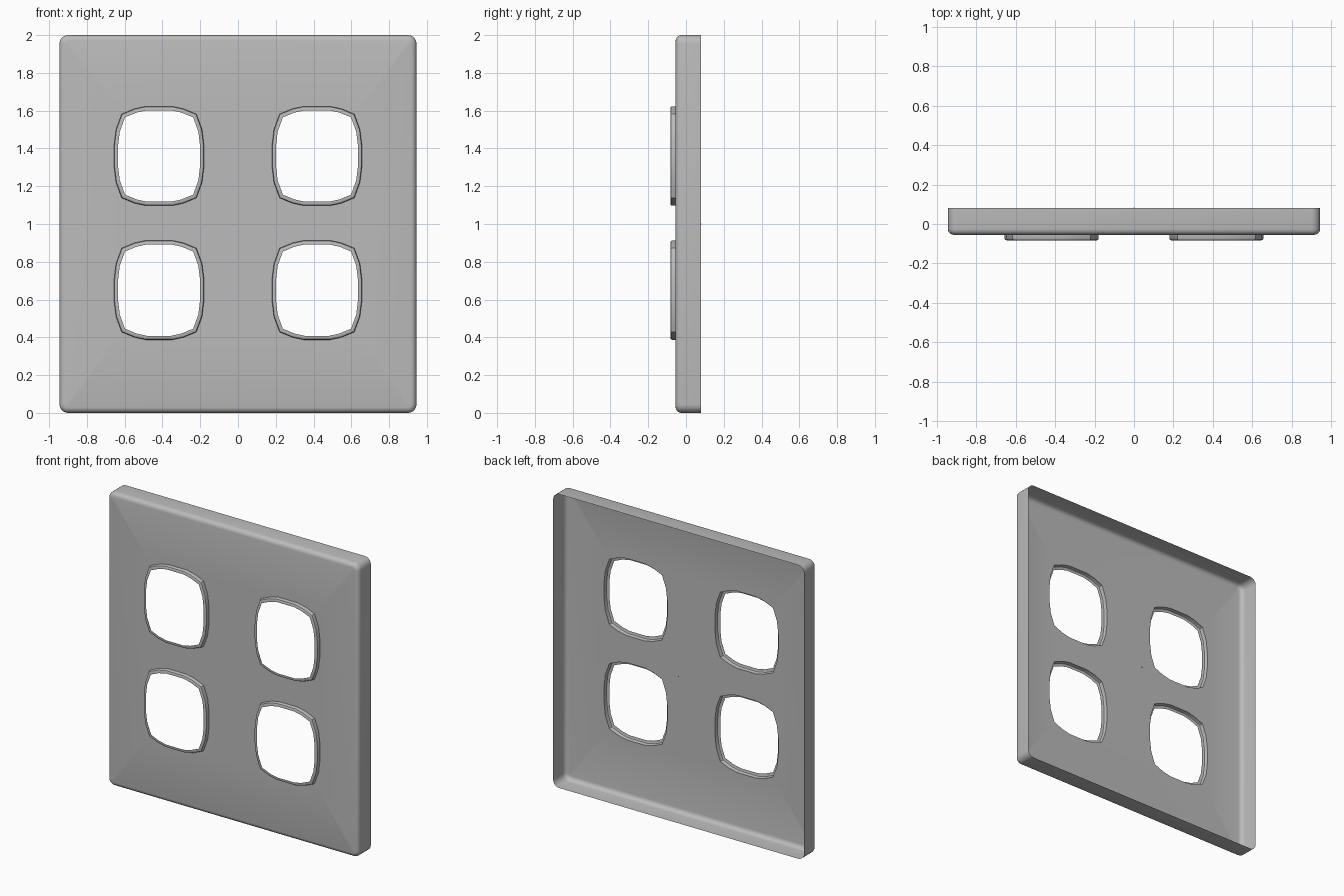
import bpy, bmesh, math
from mathutils import Vector

if "Cube" in bpy.data.objects:
    bpy.data.objects.remove(bpy.data.objects["Cube"], do_unlink=True)

grey = bpy.data.materials.new("plate grey")
grey.use_nodes = True
COLOUR = (0.5, 0.5, 0.5, 1)
grey.diffuse_color = COLOUR
grey.node_tree.nodes["Principled BSDF"].inputs["Base Color"].default_value = COLOUR

HALF_W, HALF_H = 0.945, 1.0
FRONT, BACK, RIM_FRONT = -0.055, 0.08, -0.083
CENTRES = [(x, z) for x in (-0.418, 0.418) for z in (0.65, 1.36)]
# One quarter of the bowed opening, from the side round to the top
QUARTER = [(0.239, 0.05), (0.228, 0.14), (0.198, 0.222), (0.13, 0.25), (0.07, 0.263)]


def plate_outline(inset, y, radius=0.045, steps=5):
    """Rounded rectangle, counter-clockwise seen from the front."""
    r = radius - inset
    pts = []
    for k, (sx, sz) in enumerate([(1, 1), (-1, 1), (-1, -1), (1, -1)]):
        for i in range(steps + 1):
            a = math.pi / 2 * (k + i / steps)
            pts.append((sx * (HALF_W - radius) + r * math.cos(a), y,
                        1 + sz * (HALF_H - radius) + r * math.sin(a)))
    return pts


def opening_outline(cx, cz, inset, y):
    """Mirror the quarter into a full loop, then shrink it by the inset."""
    flip = QUARTER[::-1]
    loop = (QUARTER + [(-x, z) for x, z in flip]
            + [(-x, -z) for x, z in QUARTER] + [(x, -z) for x, z in flip])
    return [(cx + x * (1 - inset / 0.239), y, cz + z * (1 - inset / 0.263)) for x, z in loop]


def add_loop(bm, pts):
    return [bm.verts.new(p) for p in pts]


def loft(bm, loops):
    for a, b in zip(loops, loops[1:]):
        for i in range(len(a)):
            j = (i + 1) % len(a)
            bm.faces.new((a[i], a[j], b[j], b[i]))


def finish(bm, name):
    mesh = bpy.data.meshes.new(name)
    bm.to_mesh(mesh)
    bm.free()
    mesh.materials.append(grey)
    obj = bpy.data.objects.new(name, mesh)
    bpy.context.collection.objects.link(obj)
    bpy.ops.object.select_all(action='DESELECT')
    obj.select_set(True)
    bpy.context.view_layer.objects.active = obj
    bpy.ops.object.shade_smooth_by_angle(angle=math.radians(35))
    return obj


# Cover plate: front sheet with four openings
bm = bmesh.new()
edge_round = 0.03
outer = add_loop(bm, plate_outline(edge_round, FRONT))
edges = []
for loop in [outer] + [add_loop(bm, opening_outline(x, z, 0, FRONT)) for x, z in CENTRES]:
    edges += [bm.edges.new((loop[i - 1], loop[i])) for i in range(len(loop))]
bmesh.ops.triangle_fill(bm, edges=edges, use_beauty=True, normal=Vector((0, -1, 0)))

# Rounded front edge and the side walls, open at the back
loops = [outer]
for i in range(1, 5):
    a = math.pi / 2 * i / 4
    loops.append(add_loop(bm, plate_outline(edge_round * (1 - math.sin(a)),
                                            FRONT + edge_round * (1 - math.cos(a)))))
loops.append(add_loop(bm, plate_outline(0, BACK)))
loft(bm, loops)
bmesh.ops.recalc_face_normals(bm, faces=bm.faces)
sheet = max(bm.faces, key=lambda f: abs(f.normal.y) * f.calc_area())
if sheet.normal.y > 0:
    bmesh.ops.reverse_faces(bm, faces=bm.faces)
finish(bm, "cover_plate")

# Raised rims round the openings: wall, rounded shoulder and inner lip
for n, (x, z) in enumerate(CENTRES):
    bm = bmesh.new()
    profile = [(0, FRONT), (0, RIM_FRONT + 0.01), (0.003, RIM_FRONT + 0.003),
               (0.01, RIM_FRONT), (0.021, RIM_FRONT)]
    loft(bm, [add_loop(bm, opening_outline(x, z, i, y)) for i, y in profile][::-1])
    finish(bm, f"opening_rim_{n + 1}")

# Tiny centre mark level with the back edge
bm = bmesh.new()
bmesh.ops.create_cube(bm, size=0.006)
for v in bm.verts:
    v.co += Vector((0, BACK, 1))
finish(bm, "centre_mark")
